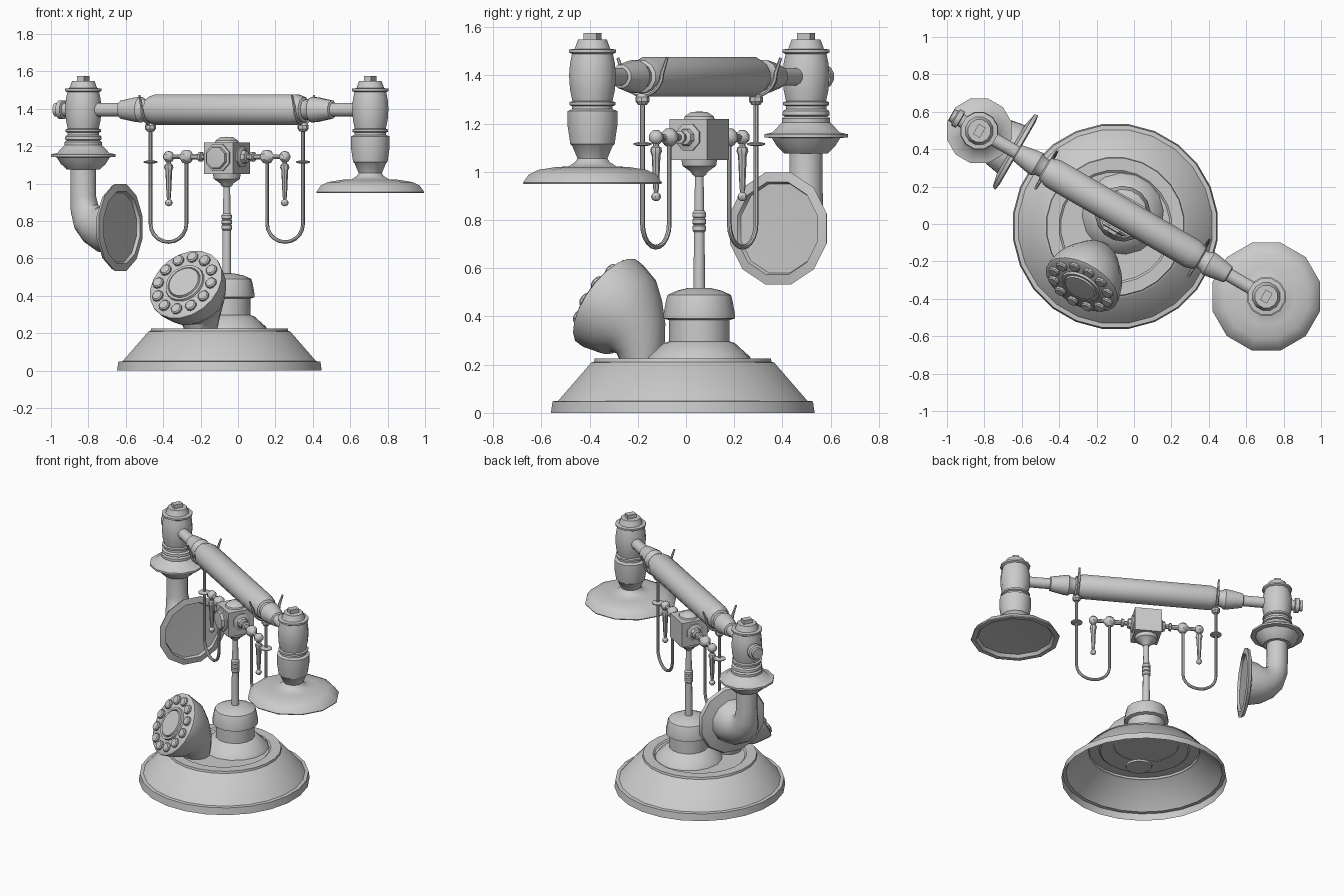
import bpy, bmesh
from math import pi, sin, cos, radians
from mathutils import Matrix, Vector

# Shared frame: the column axis, turned so that x runs along the handset
F = Matrix.Translation((-.06, .055, 0)) @ Matrix.Rotation(radians(-30), 4, 'Z')
T = Matrix.Translation
R = Matrix.Rotation


def finish(name, bm, m, angle=35):
    bmesh.ops.remove_doubles(bm, verts=bm.verts, dist=1e-5)
    bmesh.ops.recalc_face_normals(bm, faces=bm.faces)
    bm.transform(F @ m)
    me = bpy.data.meshes.new(name)
    bm.to_mesh(me)
    bm.free()
    for p in me.polygons:
        p.use_smooth = True
    me.set_sharp_from_angle(angle=radians(angle))
    ob = bpy.data.objects.new(name, me)
    bpy.context.collection.objects.link(ob)
    return ob


def skin(name, rings, m=Matrix(), caps=False):
    bm = bmesh.new()
    rs = [[bm.verts.new(p) for p in ring] for ring in rings]
    n = len(rs[0])
    for a, b in zip(rs, rs[1:]):
        for i in range(n):
            j = (i + 1) % n
            bm.faces.new((a[i], a[j], b[j], b[i]))
    if caps:
        bm.faces.new(rs[0])
        bm.faces.new(rs[-1])
    return finish(name, bm, m)


def lathe(name, profile, m=Matrix(), n=12):
    """Profile of (radius, height) turned about z, flats on the axes."""
    k = 1 / cos(pi / n)
    rings = [[(r * k * cos(pi * (2 * i + 1) / n), r * k * sin(pi * (2 * i + 1) / n), h)
              for i in range(n)] for r, h in profile]
    return skin(name, rings, m)


def sweep(name, pts, radii, normal, n=8, tangents=None):
    """Round section along a path lying in the plane with this normal."""
    pts, nrm = [Vector(p) for p in pts], Vector(normal)
    rings = []
    for k, p in enumerate(pts):
        t = Vector(tangents[k]) if tangents else pts[min(k + 1, len(pts) - 1)] - pts[max(k - 1, 0)]
        side = t.normalized().cross(nrm)
        rings.append([p + radii[k] * (cos(2 * pi * (i + .5) / n) * side + sin(2 * pi * (i + .5) / n) * nrm)
                      for i in range(n)])
    return skin(name, rings, caps=True)


def box(name, size, centre):
    bm = bmesh.new()
    bmesh.ops.create_cube(bm, size=1, matrix=Matrix.Diagonal((*size, 1)))
    return finish(name, bm, T(centre))


def ball(r, h):
    return [(r * sin(a), h - r * cos(a)) for a in (radians(d) for d in (25, 57, 90, 123, 155))]


# Base, hollow underneath
lathe("base", [(.547, 0), (.54, .048), (.517, .05), (.38, .208), (.368, .212), (.365, .226),
               (.3, .226), (.29, .218), (0, .218)], T((0, -.079, 0)), 24)

# Neck and column
lathe("neck", [(.215, .215), (.205, .235), (.175, .262), (.145, .29), (.124, .296), (.124, .385),
               (.146, .392), (.146, .41), (.133, .478), (.128, .49), (.088, .508), (.045, .518), (0, .518)], n=16)
lathe("column", [(.024, .51), (.022, .75), (.028, .757), (.028, .775), (.023, .78), (.028, .785), (.028, .803),
                 (.023, .808), (.028, .813), (.028, .83), (.02, .84), (.018, .98), (.03, .99), (.035, 1.0),
                 (.07, 1.025), (.075, 1.055), (0, 1.055)])

# Cradle head
box("cradle_head", (.18, .18, .17), (0, 0, 1.135))
lathe("head_dome", [(.065, 1.215), (.06, 1.23), (.033, 1.248), (0, 1.25)])
lathe("head_front_cap", [(.072, .085), (.072, .1), (.058, .104), (.055, .122), (0, .126)],
      T((0, 0, 1.138)) @ R(pi / 2, 4, 'X'), 8)

for s, side in ((-1, "left"), (1, "right")):
    # Cradle arm with two balls
    lathe(side + "_arm", [(.055, .085), (.055, .098), (.035, .106), (.03, .125), (.014, .13), (.014, .15),
                          (.026, .153), (.026, .168), (.014, .172)] + ball(.037, .248) + [(.011, .29)]
          + ball(.03, .358) + [(0, .387)], T((0, 0, 1.143)) @ R(s * pi / 2, 4, 'Y'), 8)
    # Hanging pendant
    lathe(side + "_pendant", [(0, .878)] + ball(.019, .897) + [(.008, .915), (.011, .93), (.017, 1.07),
          (.023, 1.085), (.02, 1.1), (.012, 1.107), (.012, 1.14)], T((s * .358, 0, 0)), 8)
    # U-shaped wire
    arc = [(s * (.36 - .111 * cos(a)), 0, .785 - .098 * sin(a)) for a in (i * pi / 10 for i in range(11))]
    path = [(s * .249, 0, 1.14)] + arc + [(s * .471, 0, 1.29)]
    sweep(side + "_cradle_wire", path, [.01] * 13, (0, 1, 0))
    # Collar and bead on the wire
    lathe(side + "_wire_collar", [(0, 1.107), (.02, 1.107), (.038, 1.112), (.038, 1.118), (.02, 1.123), (0, 1.123)],
          T((s * .471, 0, 0)))
    lathe(side + "_wire_bead", [(0, 1.275), (.017, 1.278), (.027, 1.292), (.027, 1.31), (.015, 1.325), (0, 1.325)],
          T((s * .471, 0, 0)), 8)
    # Fork holding the handle
    arc = [(s * .471, .095 * cos(a), 1.412 + .095 * sin(a)) for a in (pi + i * pi / 10 for i in range(11))]
    sweep(side + "_fork", [(s * .471, -.118, 1.472)] + arc + [(s * .471, .118, 1.472)],
          [.006] + [.009] * 11 + [.006], (1, 0, 0), 6)

# Handset handle
half = [(.082, .43), (.066, .478), (.052, .485), (.055, .51), (.068, .53), (.065, .56), (.048, .65),
        (.036, .655), (.036, .86)]
lathe("handle", [(r, -h) for r, h in half[::-1]] + half, T((0, 0, 1.395)) @ R(pi / 2, 4, 'Y'))
lathe("handle_end_knob", [(.036, .95), (.036, 1.0), (.05, 1.004), (.05, 1.03), (.036, 1.036), (.036, 1.056),
                          (0, 1.058)], T((0, 0, 1.395)) @ R(-pi / 2, 4, 'Y'))

# Two end capsules
capsule = [(0, 1.548), (.06, 1.548), (.074, 1.51), (.097, 1.507), (.097, 1.495), (.085, 1.488), (.093, 1.45),
           (.097, 1.40), (.093, 1.34), (.083, 1.293), (.095, 1.289), (.095, 1.277), (.084, 1.272), (.084, 1.26)]
lathe("receiver", capsule + [(.103, 1.252), (.103, 1.19), (.092, 1.115), (.084, 1.108), (.062, 1.055),
      (.072, 1.04), (.1, 1.022), (.15, 1.02), (.225, 1.008), (.265, .988), (.288, .955), (.286, .949),
      (.255, .949), (.24, .97), (0, .985)], T((.886, 0, 0)))
lathe("transmitter", capsule + [(.096, 1.252), (.098, 1.235), (.088, 1.23), (.1, 1.222), (.1, 1.205),
      (.14, 1.163), (.173, 1.156), (.173, 1.143), (.142, 1.14), (.12, 1.105), (.09, 1.076), (0, 1.076)],
      T((-.886, 0, 0)))
for s, side in ((-1, "transmitter"), (1, "receiver")):
    box(side + "_top_nut", (.042, .062, .04), (s * .886, 0, 1.555))

# Curved speaking tube and its mouth
tube = [(-.886, 1.1, .071, 90), (-.886, .93, .071, 90), (-.878, .865, .078, 75), (-.852, .815, .095, 52),
        (-.81, .785, .115, 30), (-.755, .77, .14, 10), (-.68, .766, .155, 0)]
sweep("speaking_tube", [(u, 0, z) for u, z, r, a in tube], [t[2] for t in tube], (0, 1, 0), 12,
      [(cos(radians(t[3])), 0, -sin(radians(t[3]))) for t in tube])
lathe("mouthpiece", [(.15, -.69), (.222, -.675), (.232, -.655), (.192, -.648), (.185, -.665), (0, -.67)],
      T((0, 0, .765)) @ R(pi / 2, 4, 'Y'))

# Dial housing, bending from the tilted face down to the base
secs = [(-.446, .465, .197, 32), (-.438, .460, .213, 32), (-.425, .452, .213, 32), (-.353, .407, .192, 34),
        (-.325, .36, .165, 45), (-.302, .315, .133, 62), (-.282, .265, .102, 80), (-.276, .205, .084, 90)]
sweep("dial_housing", [(0, v, z) for v, z, r, e in secs], [q[2] for q in secs], (1, 0, 0), 20,
      [(0, -cos(radians(q[3])), sin(radians(q[3]))) for q in secs])
# Dial face: centre disc and ring of buttons
D = T((0, -.446, .465)) @ R(radians(58), 4, 'X')
lathe("dial_centre", [(.112, -.002), (.108, .012), (.094, .012), (.09, .006), (.086, .018), (0, .02)], D, 20)
for i in range(12):
    lathe("dial_button", [(.03, -.002), (.03, .012), (.024, .018), (0, .018)],
          D @ R(i * pi / 6, 4, 'Z') @ T((.163, 0, 0)), 10)
